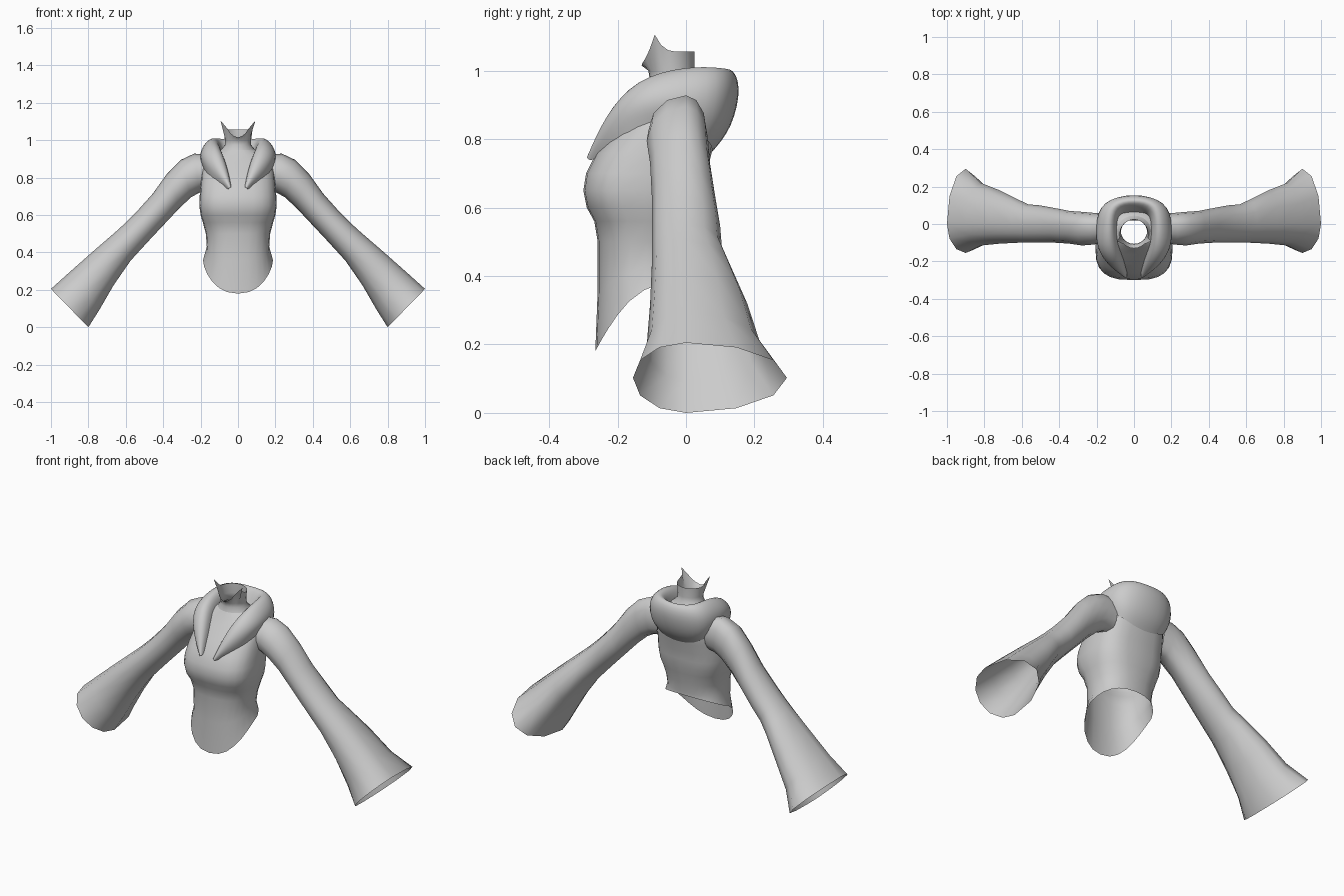
import bpy, bmesh, math
from mathutils import Vector

grey = bpy.data.materials.new("grey cloth")
grey.diffuse_color = (0.6, 0.6, 0.6, 1)


def make(name, rings, closed=True, mirror=False, subsurf=0, flip=False):
    """Skin a list of point rings into an open, smooth surface."""
    bm = bmesh.new()
    rows = [[bm.verts.new(p) for p in r] for r in rings]
    n = len(rows[0])
    for a, b in zip(rows, rows[1:]):
        for i in range(n if closed else n - 1):
            j = (i + 1) % n
            bm.faces.new((a[i], a[j], b[j], b[i]))
    if flip:
        bmesh.ops.reverse_faces(bm, faces=bm.faces)
    mesh = bpy.data.meshes.new(name)
    bm.to_mesh(mesh)
    bm.free()
    ob = bpy.data.objects.new(name, mesh)
    bpy.context.collection.objects.link(ob)
    mesh.materials.append(grey)
    for p in mesh.polygons:
        p.use_smooth = True
    if mirror:
        m = ob.modifiers.new("mirror", 'MIRROR')
        m.use_clip = True
        m.merge_threshold = 0.002
    if subsurf:
        s = ob.modifiers.new("smooth", 'SUBSURF')
        s.levels = s.render_levels = subsurf
    return ob


def oval(hw, yf, yb, power, zfun, sides=24):
    """Rounded-box ring; zfun gives height from angle and y."""
    pts = []
    for i in range(sides):
        t = 2 * math.pi * i / sides
        c, s = math.cos(t), math.sin(t)
        x = hw * math.copysign(abs(c) ** (2 / power), c)
        y = (yf + yb) / 2 + (yb - yf) / 2 * math.copysign(abs(s) ** (2 / power), s)
        pts.append(Vector((x, y, zfun(i, y))))
    return pts


# Bodice: curved hem, waist, bust, shoulders
def hem_height(i, y):
    if y < -0.1:
        return 0.365 - 0.185 * ((-0.1 - y) / 0.165) ** 1.7
    return 0.365 + 0.06 * (y + 0.1) / 0.12


body = [oval(0.187, -0.265, 0.02, 2.3, hem_height)]
for z, hw, yf, yb, power in (
        (0.44, 0.167, -0.258, 0.02, 2.4), (0.50, 0.172, -0.258, 0.03, 2.4),
        (0.56, 0.188, -0.268, 0.04, 2.6), (0.60, 0.200, -0.290, 0.05, 2.8),
        (0.65, 0.207, -0.300, 0.055, 2.9), (0.70, 0.205, -0.292, 0.06, 2.9),
        (0.76, 0.200, -0.262, 0.075, 2.8), (0.82, 0.195, -0.215, 0.085, 2.6),
        (0.88, 0.185, -0.165, 0.085, 2.5), (0.92, 0.150, -0.132, 0.075, 2.3),
        (0.95, 0.090, -0.112, 0.045, 2.0)):
    # the first ring above the hem also dips a little at the front
    dip = 0.08 if z < 0.45 else 0
    body.append(oval(hw, yf, yb, power,
                     lambda i, y, z=z, d=dip: z - d * max(0, (-0.1 - y) / 0.16)))
make("bodice", body)

# Neck band with two pointed tips and a front notch
band_top = {18: 1.015, 17: 1.022, 16: 1.035, 15: 1.06, 14: 1.105, 13: 1.075, 12: 1.06}


def band_height(i, y):
    k = i if 12 <= i <= 18 else (36 - i) % 24
    return band_top.get(k, 1.056)


top = oval(0.078, -0.13, 0.025, 2, band_height)
for i in (14, 22):
    top[i].x *= 1.38
make("neck_band", [oval(0.092, -0.114, 0.046, 2, lambda i, y: 0.948),
                   oval(0.070, -0.106, 0.027, 2, lambda i, y: 0.975),
                   oval(0.070, -0.110, 0.024, 2, lambda i, y: 1.0), top])

# Rolled cowl collar: outer edge, over the roll, to the inner edge
collar = [
    [(.050, -.272, .735), (.050, -.284, .74), (.046, -.29, .745),
     (.042, -.290, .748), (.037, -.284, .748), (.034, -.27, .745)],
    [(.150, -.195, .80), (.140, -.225, .84), (.115, -.240, .865),
     (.085, -.235, .875), (.060, -.215, .87), (.055, -.180, .85)],
    [(.190, -.110, .86), (.208, -.130, .91), (.185, -.150, .955),
     (.135, -.150, .985), (.095, -.135, .965), (.080, -.110, .91)],
    [(.185, .000, .85), (.212, .000, .91), (.198, .000, .975),
     (.138, .000, 1.03), (.100, .000, .99), (.090, .000, .91)],
    [(.150, .080, .79), (.180, .115, .85), (.185, .130, .96),
     (.125, .115, 1.025), (.085, .085, .99), (.080, .055, .91)],
    [(.000, .075, .75), (.000, .145, .82), (.000, .182, .96),
     (.000, .135, 1.015), (.000, .100, .98), (.000, .050, .91)],
]
make("collar", collar, closed=False, mirror=True, subsurf=2, flip=True)

# Flared sleeves: top x, z, bottom x, z, front y, back y
sleeve = []
for tx, tz, bx, bz, yf, yb in (
        (.150, .925, .16, .73, -.10, .055), (.235, .928, .205, .72, -.11, .06),
        (.305, .895, .25, .695, -.115, .065), (.38, .82, .31, .64, -.105, .07),
        (.455, .715, .39, .555, -.10, .085), (.54, .62, .47, .47, -.10, .10),
        (.605, .555, .525, .41, -.10, .105), (.66, .505, .575, .355, -.10, .13),
        (.77, .41, .665, .225, -.105, .18), (.90, .295, .74, .095, -.115, .22),
        (1.0, .205, .80, .0, -.155, .295)):
    mid = Vector(((tx + bx) / 2, 0, (tz + bz) / 2))
    half = Vector((tx, 0, tz)) - mid
    ring = []
    for i in range(12):
        t = 2 * math.pi * i / 12
        s = math.sin(t)
        ring.append(mid + half * math.cos(t) + Vector((0, s * (yb if s > 0 else -yf), 0)))
    sleeve.append(ring)
make("sleeves", sleeve, mirror=True, flip=True)
